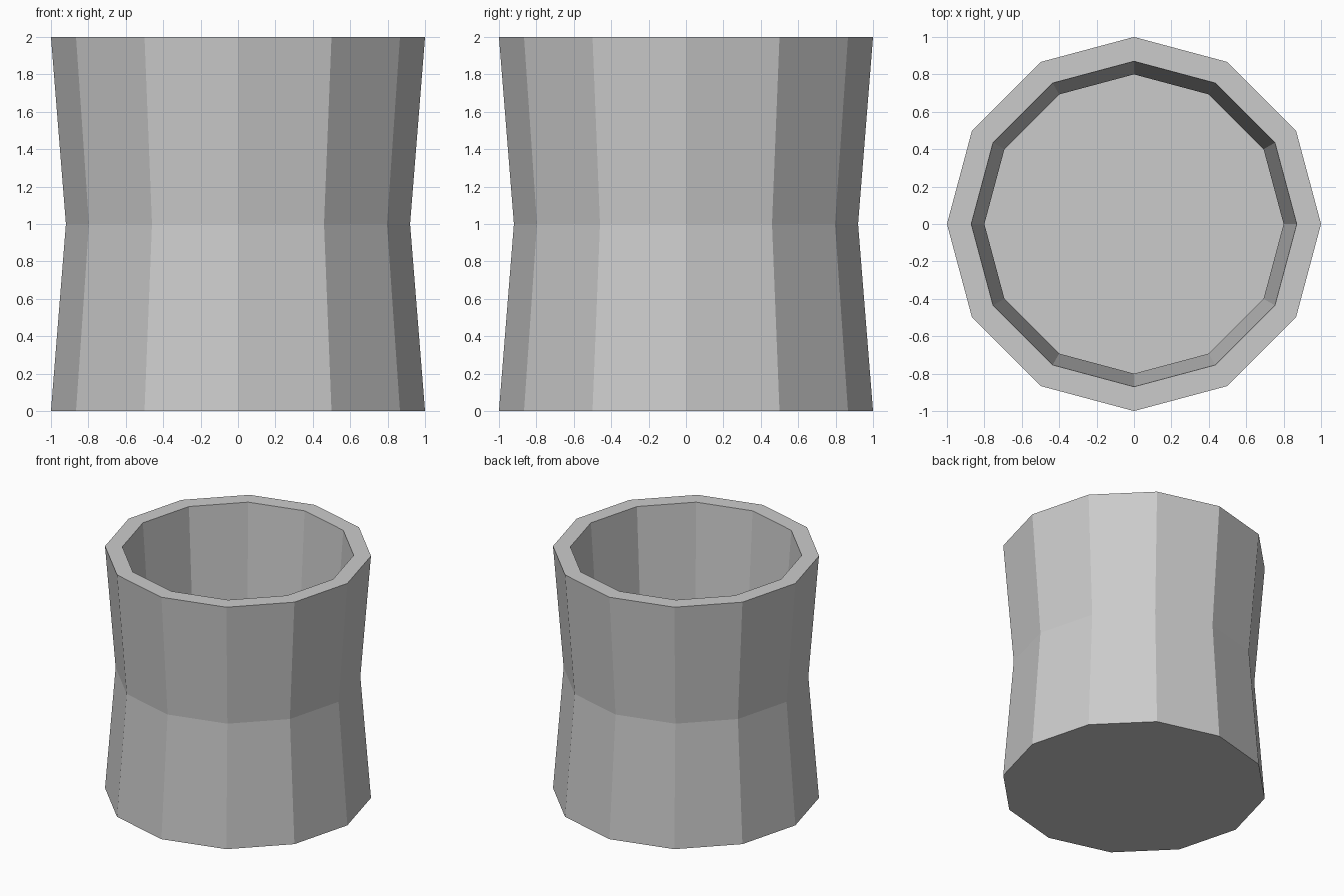
import bpy, bmesh
from math import cos, sin, pi

if "Cube" in bpy.data.objects:
    bpy.data.objects.remove(bpy.data.objects["Cube"])

SIDES = 12
# Profile (radius, height): outer wall up, over the rim, inner wall down
PROFILE = [(1.0, 0.0), (0.92, 1.0), (1.0, 2.0),
           (0.87, 2.0), (0.80, 1.0), (0.87, 0.13)]

bm = bmesh.new()
rings = [[bm.verts.new((r * cos(2 * pi * i / SIDES), r * sin(2 * pi * i / SIDES), z))
          for i in range(SIDES)] for r, z in PROFILE]

# Walls and rim
for a, b in zip(rings, rings[1:]):
    for i in range(SIDES):
        j = (i + 1) % SIDES
        bm.faces.new((a[i], a[j], b[j], b[i]))

# Underside and inner floor
bm.faces.new(rings[0][::-1])
bm.faces.new(rings[-1])
bmesh.ops.recalc_face_normals(bm, faces=bm.faces[:])

mesh = bpy.data.meshes.new("cup")
bm.to_mesh(mesh)
bm.free()
bpy.context.collection.objects.link(bpy.data.objects.new("cup", mesh))
